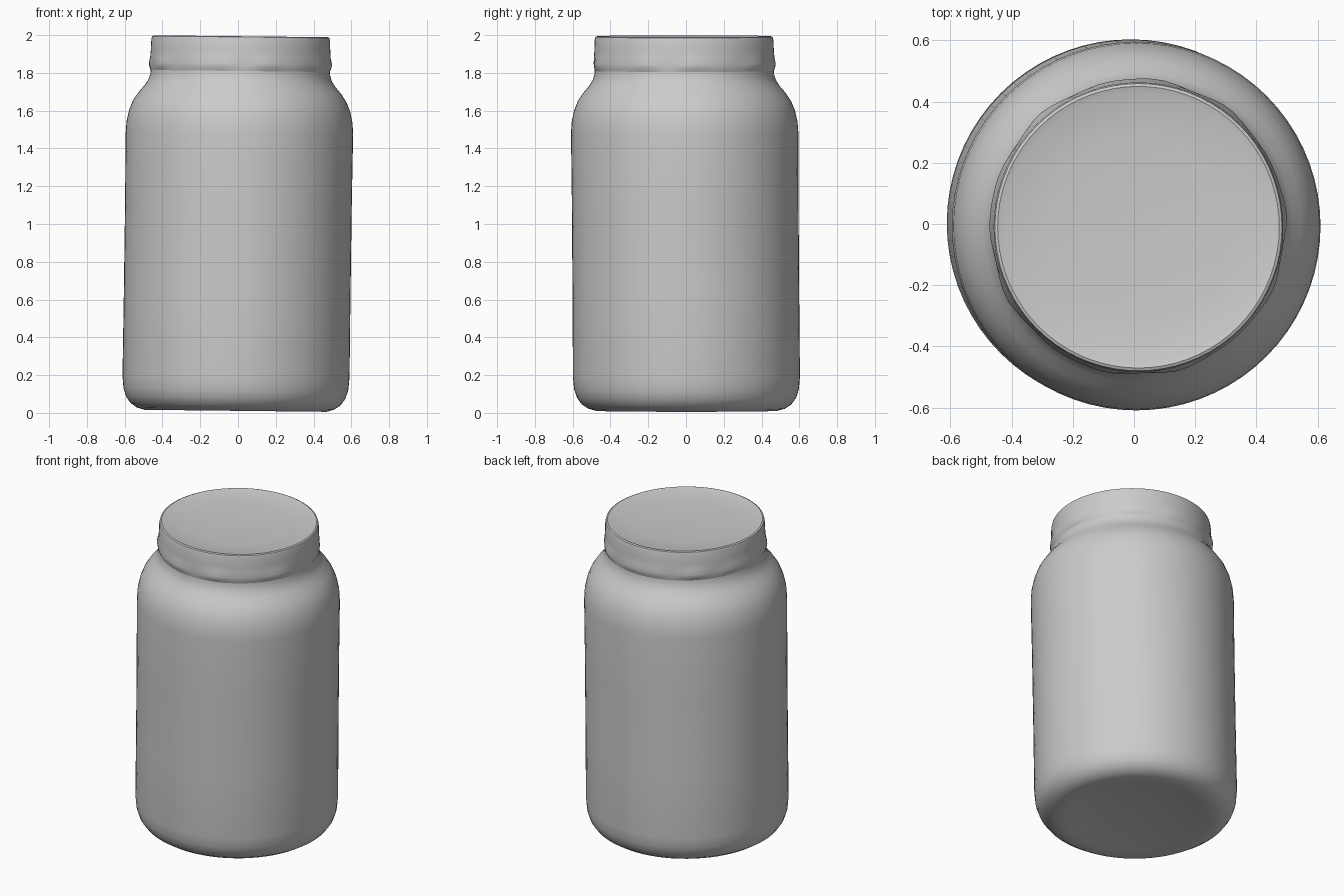
import bpy, bmesh, math

if "Cube" in bpy.data.objects:
    bpy.data.objects.remove(bpy.data.objects["Cube"])

SEG = 72
grey = bpy.data.materials.new("plain grey")
grey.diffuse_color = (0.6, 0.6, 0.6, 1)
grey.use_nodes = True
grey.node_tree.nodes["Principled BSDF"].inputs["Base Color"].default_value = grey.diffuse_color


def place(r, a, z):
    # the whole jar leans very slightly to +x and -y
    x, y = r * math.cos(a), r * math.sin(a)
    return (x + 0.014 * (z - 0.95), y - 0.007 * (z - 0.5), z - 0.011 * x)


def lathe(name, profile, crimp=None):
    """Spin (radius, height) points around z; radius 0 closes into a pole."""
    bm = bmesh.new()
    rings = []
    for r, z in profile:
        if r == 0:
            rings.append([bm.verts.new(place(0, 0, z))])
            continue
        ring = []
        for i in range(SEG):
            a = 2 * math.pi * i / SEG
            dr = crimp(a, z) if crimp else 0
            ring.append(bm.verts.new(place(r + dr, a, z)))
        rings.append(ring)
    for lo, hi in zip(rings, rings[1:]):
        for i in range(SEG):
            j = (i + 1) % SEG
            if len(lo) == 1:
                bm.faces.new((lo[0], hi[j], hi[i]))
            elif len(hi) == 1:
                bm.faces.new((lo[i], lo[j], hi[0]))
            else:
                bm.faces.new((lo[i], lo[j], hi[j], hi[i]))
    bmesh.ops.recalc_face_normals(bm, faces=bm.faces[:])
    me = bpy.data.meshes.new(name)
    bm.to_mesh(me)
    bm.free()
    me.materials.append(grey)
    ob = bpy.data.objects.new(name, me)
    bpy.context.collection.objects.link(ob)
    bpy.ops.object.select_all(action='DESELECT')
    ob.select_set(True)
    bpy.context.view_layer.objects.active = ob
    bpy.ops.object.shade_smooth_by_angle(angle=math.radians(40))
    return ob


# jar body: dished base, rounded foot, straight wall, shoulder, neck
lathe("jar_body", [
    (0, 0.045), (0.2, 0.04), (0.36, 0.025), (0.43, 0.013), (0.48, 0.011),
    (0.52, 0.022), (0.555, 0.045), (0.58, 0.08), (0.595, 0.125), (0.601, 0.19),
    (0.6, 0.6), (0.6, 1.1), (0.602, 1.48), (0.598, 1.54), (0.585, 1.6),
    (0.565, 1.65), (0.535, 1.695), (0.505, 1.73), (0.486, 1.76),
    (0.476, 1.79), (0.474, 1.81)])


# lid: slightly crumpled lower lip, near-vertical band, shallow sunken top
def lip_crimp(a, z):
    w = 0.004 * math.sin(9 * a) + 0.003 * math.sin(14 * a + 1)
    return w * max(0, 1 - abs(z - 1.845) / 0.035)


lathe("lid", [
    (0.474, 1.81), (0.481, 1.83), (0.483, 1.85), (0.478, 1.88), (0.475, 1.92),
    (0.473, 1.975), (0.469, 1.99), (0.46, 1.994), (0.44, 1.988),
    (0.3, 1.977), (0, 1.97)], lip_crimp)
